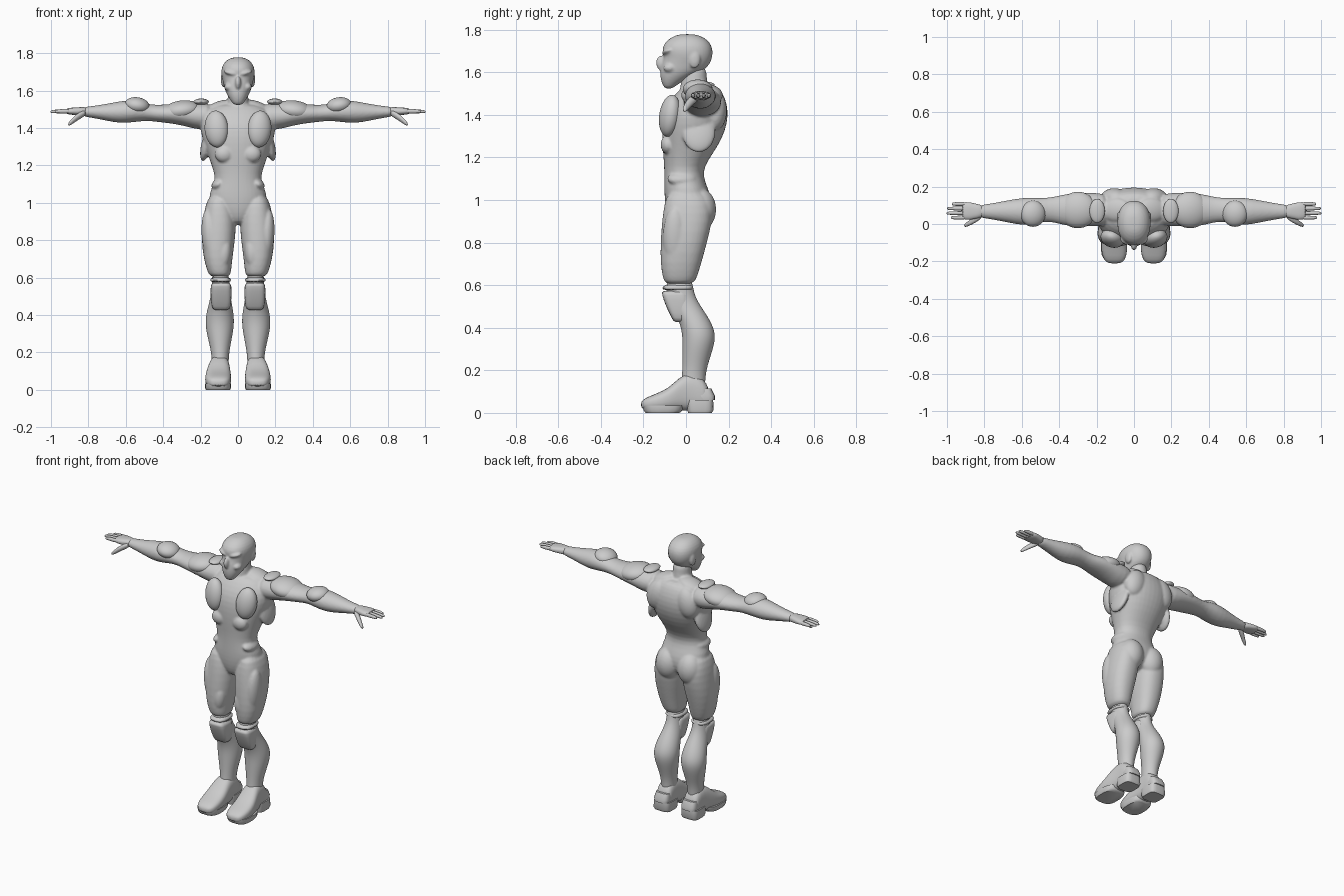
import bpy, bmesh, math
from mathutils import Matrix, Euler


def loft(bm, axis, rows, both=True, p=2.0, n=20):
    """Skin superellipse rings; row = (t, a0, a1, b0, b1) across the given axis."""
    for s in ((1, -1) if both else (1,)):
        rings = []
        for t, a0, a1, b0, b1 in rows:
            ring = []
            for i in range(n):
                w = 2 * math.pi * (i + 0.5) / n
                c, d = math.cos(w), math.sin(w)
                a = (a0 + a1) / 2 + (a1 - a0) / 2 * math.copysign(abs(c) ** (2 / p), c)
                b = (b0 + b1) / 2 + (b1 - b0) / 2 * math.copysign(abs(d) ** (2 / p), d)
                co = {'z': (a, b, t), 'x': (t, a, b), 'y': (a, t, b)}[axis]
                ring.append(bm.verts.new((co[0] * s, co[1], co[2])))
            rings.append(ring)
        for r, q in zip(rings, rings[1:]):
            for i in range(n):
                j = (i + 1) % n
                bm.faces.new((r[i], r[j], q[j], q[i]))
        bm.faces.new(rings[0])
        bm.faces.new(rings[-1])


def ball(bm, loc, size, rot=(0, 0, 0), both=True):
    for s in ((1, -1) if both else (1,)):
        m = (Matrix.Translation((loc[0] * s, loc[1], loc[2]))
             @ Euler((rot[0], rot[1] * s, rot[2] * s)).to_matrix().to_4x4()
             @ Matrix.Diagonal((*size, 1)))
        bmesh.ops.create_uvsphere(bm, u_segments=20, v_segments=12, radius=1, matrix=m)


def finish(bm, name, voxel=0, subsurf=1, smooth=3):
    bmesh.ops.recalc_face_normals(bm, faces=bm.faces)
    me = bpy.data.meshes.new(name)
    bm.to_mesh(me)
    bm.free()
    ob = bpy.data.objects.new(name, me)
    bpy.context.collection.objects.link(ob)
    bpy.context.view_layer.objects.active = ob
    ob.select_set(True)
    bpy.ops.object.shade_smooth_by_angle(angle=math.radians(50))
    ob.select_set(False)
    if subsurf:
        ob.modifiers.new("subsurf", 'SUBSURF').levels = subsurf
        ob.modifiers["subsurf"].render_levels = subsurf
    if voxel:
        r = ob.modifiers.new("fuse", 'REMESH')
        r.mode, r.voxel_size, r.use_smooth_shade = 'VOXEL', voxel, True
        f = ob.modifiers.new("soften", 'SMOOTH')
        f.factor, f.iterations = 0.5, smooth
    return ob


# Head: skull, nose, brows, cheeks, ears
bm = bmesh.new()
skull = [(1.52, .02, -.1, -.065), (1.55, .042, -.115, -.03), (1.58, .06, -.122, .03),
         (1.61, .073, -.122, .088), (1.64, .079, -.117, .115), (1.67, .088, -.104, .125),
         (1.705, .092, -.116, .128), (1.74, .083, -.102, .115), (1.767, .058, -.065, .08),
         (1.779, .025, -.03, .04)]
loft(bm, 'z', [(z, -w, w, f, b) for z, w, f, b in skull], both=False, p=2.2)
ball(bm, (0, -.112, 1.64), (.017, .029, .038), (.25, 0, 0), both=False)
ball(bm, (.038, -.086, 1.695), (.04, .026, .014), (0, -.25, .3))
ball(bm, (.048, -.075, 1.62), (.026, .032, .022))
ball(bm, (.078, .04, 1.66), (.014, .028, .042))
finish(bm, "head", .006)

# Body: neck, trunk, thighs, arms fused together
bm = bmesh.new()
loft(bm, 'z', [(1.45, -.075, .075, -.04, .13), (1.52, -.062, .062, -.03, .11),
               (1.56, -.054, .054, -.022, .097), (1.64, -.054, .054, -.02, .1)], both=False)
trunk = [(.88, .04, -.06, .06), (.92, .09, -.085, .1), (.97, .145, -.098, .12),
         (1.03, .16, -.103, .115), (1.08, .142, -.103, .092), (1.13, .122, -.103, .08),
         (1.18, .135, -.105, .1), (1.25, .16, -.112, .15), (1.32, .187, -.115, .185),
         (1.39, .205, -.11, .2), (1.45, .2, -.088, .195), (1.5, .17, -.05, .175),
         (1.535, .1, -.015, .15)]
loft(bm, 'z', [(z, -w, w, f, b) for z, w, f, b in trunk], both=False, p=2.2)
loft(bm, 'z', [(1.05, .06, .15, -.085, .08), (.98, .02, .178, -.103, .125),
               (.9, .008, .19, -.114, .125), (.8, .015, .197, -.121, .1),
               (.7, .03, .184, -.121, .072), (.635, .036, .165, -.11, .052),
               (.6, .042, .15, -.1, .035)], p=2.3)
loft(bm, 'x', [(.13, -.02, .16, 1.4, 1.535), (.2, -.01, .168, 1.385, 1.535),
               (.28, -.015, .168, 1.41, 1.533), (.36, -.012, .163, 1.425, 1.53),
               (.43, .01, .145, 1.432, 1.522), (.49, .012, .138, 1.44, 1.53),
               (.56, -.01, .143, 1.43, 1.55), (.63, -.002, .136, 1.425, 1.545),
               (.7, .013, .122, 1.438, 1.53), (.78, .028, .107, 1.455, 1.517),
               (.84, .034, .102, 1.462, 1.513)])
# muscle forms on the body: traps, blades, ribs, obliques, glutes, thighs
ball(bm, (.095, .075, 1.515), (.085, .065, .03), (0, .3, 0))
ball(bm, (.105, .135, 1.42), (.075, .058, .1), (0, -.3, 0))
ball(bm, (.075, -.085, 1.26), (.05, .035, .045))
ball(bm, (.165, .06, 1.32), (.03, .08, .1), (0, -.25, 0))
ball(bm, (.105, -.02, 1.1), (.04, .07, .028), (0, .5, 0))
ball(bm, (.078, .068, .955), (.08, .075, .1))
ball(bm, (.075, -.075, .73), (.04, .045, .09), (0, -.1, 0))
ball(bm, (.15, -.05, .82), (.045, .06, .15), (0, .08, 0))
finish(bm, "body", .007)

# Hands: palm, four fingers, thumb
bm = bmesh.new()
loft(bm, 'x', [(.8, .036, .1, 1.463, 1.513), (.84, .03, .107, 1.467, 1.512),
               (.88, .02, .118, 1.47, 1.51), (.925, .022, .12, 1.474, 1.506)], p=2.5)
for y, tip in ((.034, .98), (.058, 1.003), (.083, 1.0), (.107, .975)):
    loft(bm, 'x', [(.89, y - .012, y + .012, 1.476, 1.504),
                   (.95, y - .011, y + .011, 1.478, 1.502),
                   (tip - .008, y - .009, y + .009, 1.479, 1.497),
                   (tip, y - .005, y + .005, 1.482, 1.492)], n=10)
loft(bm, 'x', [(.81, .03, .07, 1.468, 1.5), (.85, .005, .045, 1.445, 1.487),
               (.88, -.01, .02, 1.425, 1.46), (.9, -.017, .006, 1.412, 1.438),
               (.908, -.014, 0, 1.414, 1.426)], n=12)
finish(bm, "hands")

# Lower legs
bm = bmesh.new()
loft(bm, 'z', [(.65, .05, .14, -.09, .03), (.56, .045, .14, -.098, .035),
               (.5, .04, .146, -.075, .07), (.44, .028, .162, -.035, .112),
               (.37, .018, .178, -.017, .143), (.3, .027, .168, -.017, .128),
               (.22, .044, .147, -.017, .1), (.16, .05, .14, -.02, .09),
               (.08, .05, .14, -.03, .09)])
finish(bm, "lower_legs", subsurf=2)

# Knee guards: main plate and upper band
bm = bmesh.new()
loft(bm, 'z', [(.425, .055, .128, -.055, 0), (.44, .038, .142, -.065, .01),
               (.5, .034, .147, -.095, .02), (.56, .034, .147, -.115, .01),
               (.575, .042, .14, -.115, 0)], p=4)
finish(bm, "knee_guards")
bm = bmesh.new()
loft(bm, 'z', [(.575, .04, .145, -.108, .03), (.585, .036, .15, -.113, .035),
               (.605, .04, .145, -.105, .035)], p=2.8)
finish(bm, "knee_bands")

# Boots with separate front sole, heel and heel guard
bm = bmesh.new()
loft(bm, 'y', [(-.212, .075, .135, .025, .05), (-.195, .046, .162, .014, .07),
               (-.14, .035, .177, .01, .09), (-.08, .036, .176, .01, .117),
               (-.035, .04, .165, .01, .165), (.02, .045, .152, .01, .195),
               (.08, .045, .15, .01, .17), (.112, .05, .145, .015, .11)], p=2.8)
finish(bm, "boots")
bm = bmesh.new()
loft(bm, 'z', [(0, .042, .172, -.19, -.03), (.012, .036, .178, -.2, -.015),
               (.035, .036, .178, -.204, -.01)], p=3)
loft(bm, 'z', [(0, .045, .155, .01, .122), (.015, .04, .16, .005, .13),
               (.06, .042, .157, 0, .128)], p=4)
finish(bm, "boot_soles", subsurf=0)
bm = bmesh.new()
loft(bm, 'z', [(.06, .05, .147, .04, .136), (.08, .046, .15, .04, .136),
               (.115, .052, .143, .05, .118)], p=3.5)
finish(bm, "heel_guards", subsurf=0)

# Armour plates
for name, loc, size, rot in (
        ("chest_plates", (.115, -.076, 1.395), (.066, .05, .1), (-.12, .12, .25)),
        ("upper_arm_plates", (.3, .075, 1.492), (.105, .1, .056), (0, .12, 0)),
        ("shoulder_caps", (.197, .07, 1.54), (.042, .066, .018), (0, 0, 0)),
        ("elbow_plates", (.54, .055, 1.52), (.07, .072, .045), (0, -.15, 0))):
    bm = bmesh.new()
    ball(bm, loc, size, rot)
    finish(bm, name)
